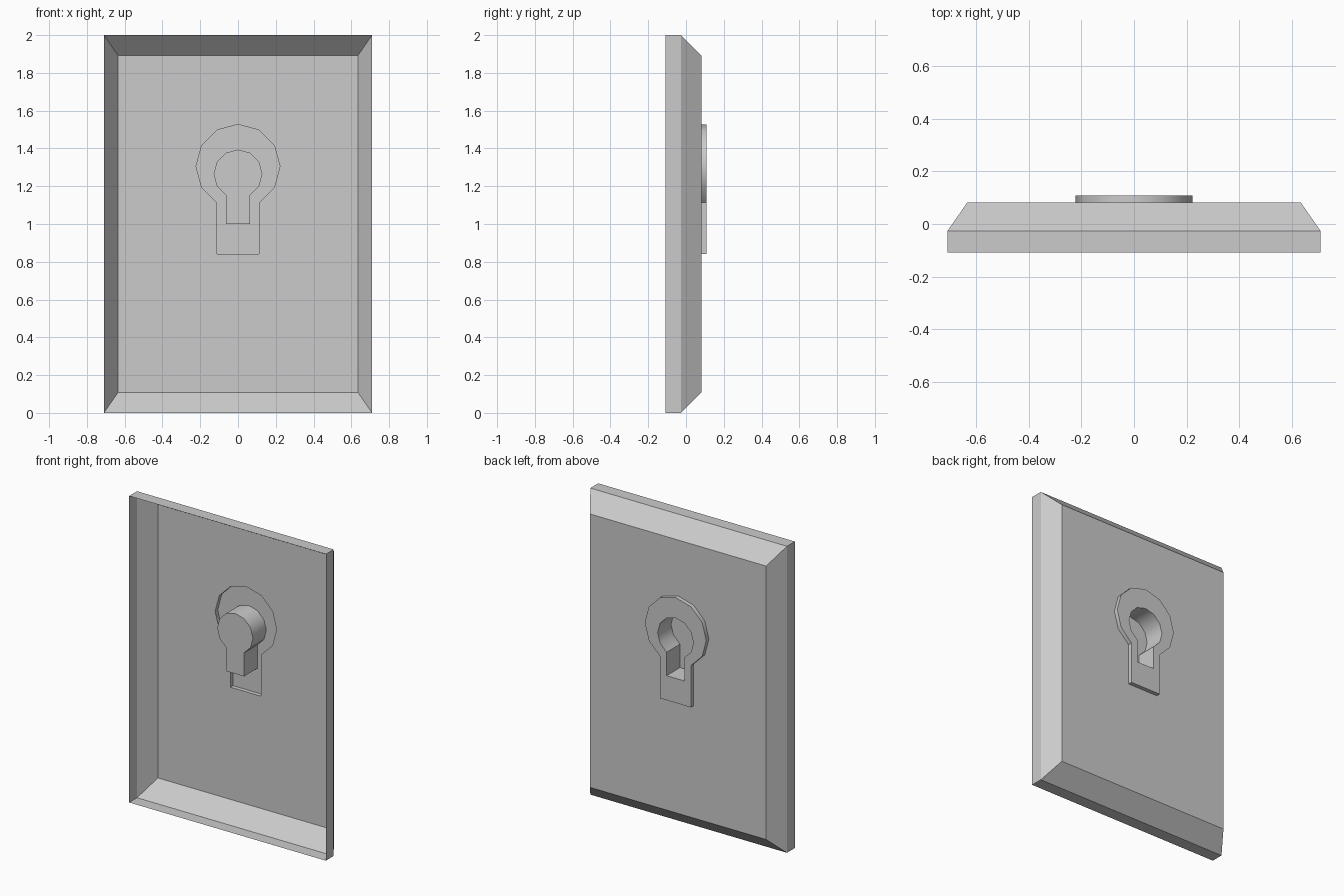
import bpy, bmesh, math

if "Cube" in bpy.data.objects:
    bpy.data.objects.remove(bpy.data.objects["Cube"])


def rect(hw, z0, z1, y):
    return [(-hw, y, z0), (-hw, y, z1), (hw, y, z1), (hw, y, z0)]


def keyhole(r, cz, bottom, y):
    # Round head in 30 degree steps, closed by a straight slot below
    pts = [(r * math.sin(math.radians(a)), y, cz + r * math.cos(math.radians(a)))
           for a in range(-150, 151, 30)]
    hw = r * 0.5
    return pts + [(hw, y, bottom), (-hw, y, bottom)]


def loft(name, loops, cap=False, hole=None, smooth=False):
    """Skin successive loops; optionally cap the last or fill it around a hole."""
    bm = bmesh.new()
    rings = [[bm.verts.new(p) for p in loop] for loop in loops]
    for a, b in zip(rings, rings[1:]):
        for i in range(len(a)):
            j = (i + 1) % len(a)
            bm.faces.new((a[i], a[j], b[j], b[i]))
    if cap:
        bm.faces.new(rings[-1])
    if hole:
        edges = []
        for ring in (rings[-1], [bm.verts.new(p) for p in hole]):
            for v, w in zip(ring, ring[1:] + ring[:1]):
                edges.append(bm.edges.get((v, w)) or bm.edges.new((v, w)))
        old = set(bm.faces)
        bmesh.ops.triangle_fill(bm, edges=edges, use_beauty=True, normal=(0, 1, 0))
        for f in bm.faces:
            f.normal_update()
            if f not in old and f.normal.y < 0:
                f.normal_flip()
    mesh = bpy.data.meshes.new(name)
    bm.to_mesh(mesh)
    bm.free()
    ob = bpy.data.objects.new(name, mesh)
    bpy.context.collection.objects.link(ob)
    if smooth:
        bpy.ops.object.select_all(action='DESELECT')
        ob.select_set(True)
        bpy.context.view_layer.objects.active = ob
        bpy.ops.object.shade_smooth_by_angle(angle=math.radians(32))
    return ob


RIM, EDGE, FACE, TOP = -0.108, -0.027, 0.081, 0.108
OUTER = (0.222, 1.305, 0.84)
INNER = (0.129, 1.265, 1.0)

# Thin hollow plate: straight rim, bevel, face with keyhole-shaped opening
loft("plate", [rect(0.71, 0, 2, RIM), rect(0.71, 0, 2, EDGE),
               rect(0.635, 0.108, 1.892, FACE)], hole=keyhole(*OUTER, FACE))

# Raised surround on the back of the plate
loft("keyhole_surround", [keyhole(*OUTER, FACE), keyhole(*OUTER, TOP),
                          keyhole(*INNER, TOP)], smooth=True)

# Blind keyhole pocket sinking toward the open front
loft("keyhole_pocket", [keyhole(*INNER, TOP), keyhole(*INNER, -0.03)],
     cap=True, smooth=True)
